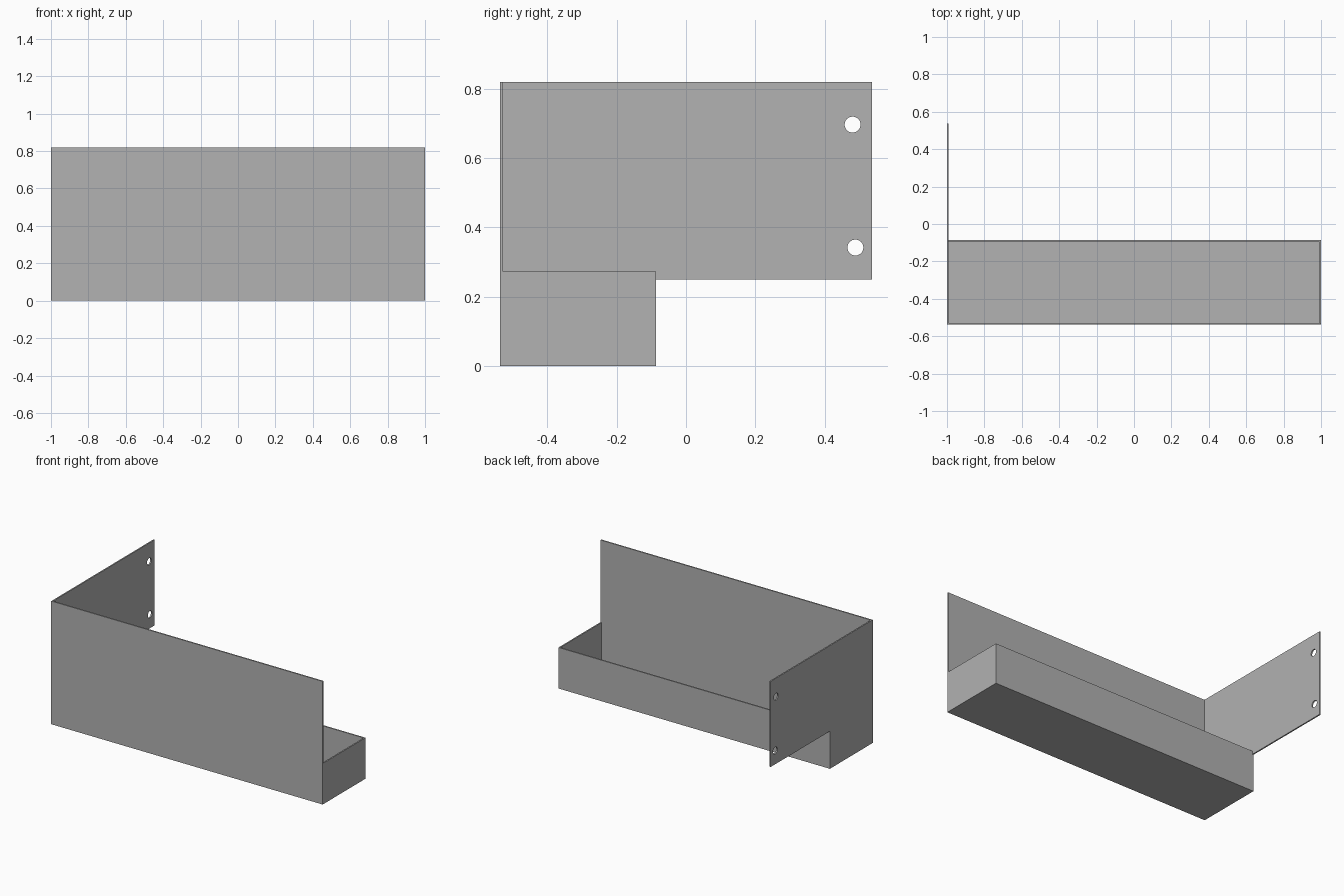
import bpy
import bmesh
import math

if "Cube" in bpy.data.objects:
    bpy.data.objects.remove(bpy.data.objects["Cube"])

T = 0.009             # sheet thickness
Y0, Y1 = -0.537, 0.537
LIP = -0.086          # rear face of the tray
H, TRAY_H, ARM_Z = 0.82, 0.273, 0.25

metal = bpy.data.materials.new("grey_metal")
metal.diffuse_color = (0.445, 0.445, 0.445, 1)
metal.use_nodes = True
metal.node_tree.nodes["Principled BSDF"].inputs["Base Color"].default_value = metal.diffuse_color


def plate(name, outline, x0, x1):
    """Extrude a (y, z) outline from x0 to x1."""
    bm = bmesh.new()
    face = bm.faces.new([bm.verts.new((x0, y, z)) for y, z in outline])
    ext = bmesh.ops.extrude_face_region(bm, geom=[face])
    verts = [v for v in ext["geom"] if isinstance(v, bmesh.types.BMVert)]
    bmesh.ops.translate(bm, verts=verts, vec=(x1 - x0, 0, 0))
    bmesh.ops.recalc_face_normals(bm, faces=bm.faces)
    mesh = bpy.data.meshes.new(name)
    bm.to_mesh(mesh)
    bm.free()
    mesh.materials.append(metal)
    obj = bpy.data.objects.new(name, mesh)
    bpy.context.collection.objects.link(obj)
    return obj


def rect(ya, yb, za, zb):
    return [(ya, za), (yb, za), (yb, zb), (ya, zb)]


# Tall front panel, tray floor, rear lip and right end wall
plate("front_panel", rect(Y0, Y0 + T, 0, H), -1 + T, 1)
plate("tray_floor", rect(Y0 + T, LIP, 0, T), -1 + T, 1)
plate("rear_lip", rect(LIP - T, LIP, T, TRAY_H), -1 + T, 1)
plate("right_end_wall", rect(Y0 + T, LIP - T, T, TRAY_H), 1 - T, 1)

# Left side plate with the mounting arm reaching back
side = plate("left_side_plate",
             [(Y0, 0), (LIP, 0), (LIP, ARM_Z), (Y1, ARM_Z), (Y1, H), (Y0, H)],
             -1, -1 + T)

# Screw holes through the arm
for i, (y, z) in enumerate([(0.481, 0.697), (0.489, 0.342)]):
    circle = [(y + 0.023 * math.cos(a * math.tau / 32),
               z + 0.023 * math.sin(a * math.tau / 32)) for a in range(32)]
    cutter = plate(f"hole_cutter_{i + 1}", circle, -1.05, -0.95)
    cutter.hide_render = True
    cutter.hide_viewport = True
    cut = side.modifiers.new(f"hole_{i + 1}", 'BOOLEAN')
    cut.operation = 'DIFFERENCE'
    cut.solver = 'EXACT'
    cut.object = cutter
